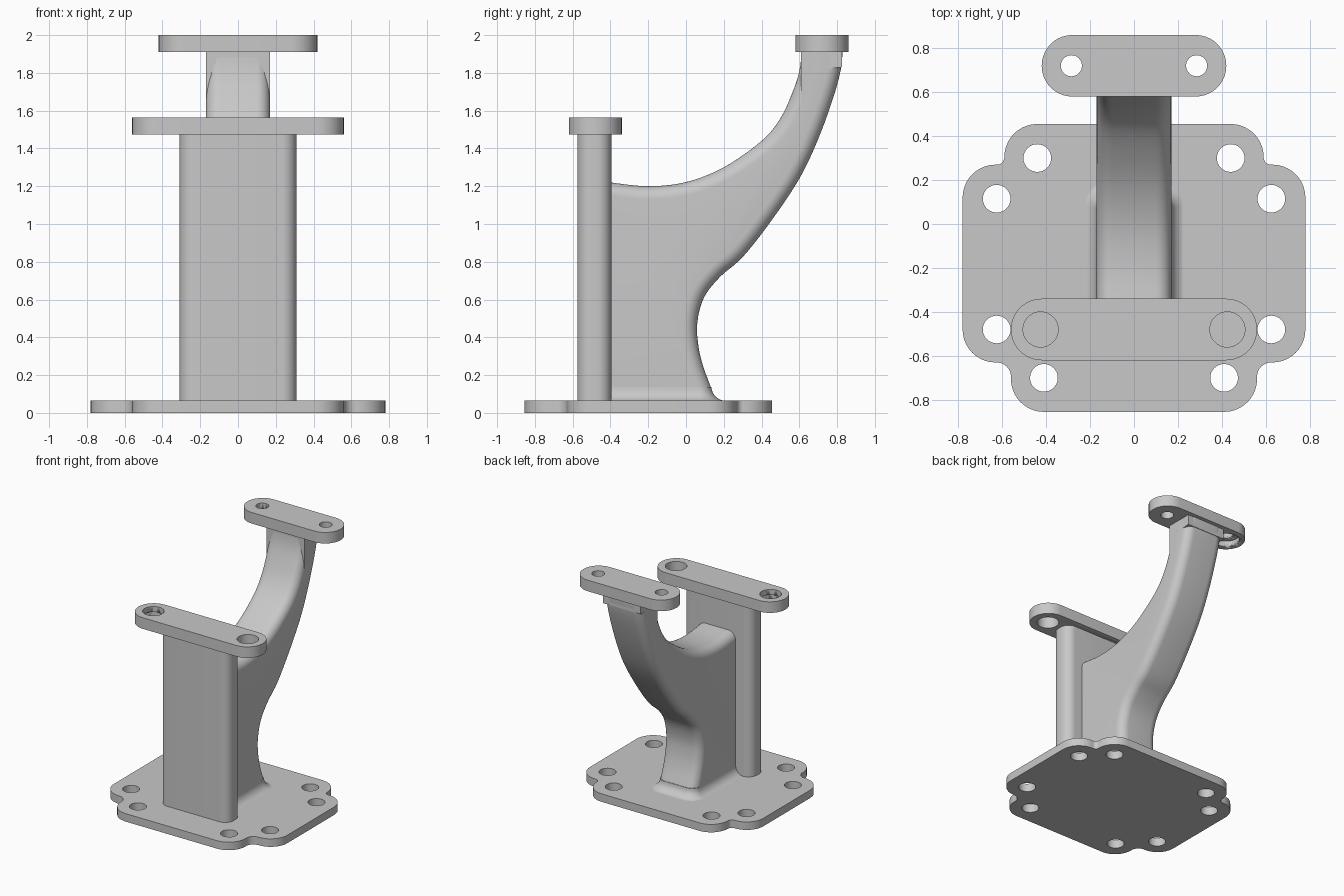
import bpy, bmesh, math
from mathutils import Vector

cube = bpy.data.objects.get("Cube")
if cube:
    bpy.data.objects.remove(cube)

GREY = (0.58, 0.58, 0.58, 1)
grey = bpy.data.materials.new("cast_grey")
grey.use_nodes = True
grey.diffuse_color = GREY
grey.node_tree.nodes["Principled BSDF"].inputs["Base Color"].default_value = GREY


def select(obj):
    bpy.ops.object.select_all(action='DESELECT')
    obj.select_set(True)
    bpy.context.view_layer.objects.active = obj


def finish(name, bm):
    bmesh.ops.recalc_face_normals(bm, faces=bm.faces)
    mesh = bpy.data.meshes.new(name)
    bm.to_mesh(mesh)
    bm.free()
    mesh.materials.append(grey)
    obj = bpy.data.objects.new(name, mesh)
    bpy.context.collection.objects.link(obj)
    select(obj)
    bpy.ops.object.shade_smooth_by_angle(angle=math.radians(30))
    return obj


def rounded(corners, steps=10):
    """Closed outline from right-angled corners (x, y, radius)."""
    pts = []
    for i, (x, y, r) in enumerate(corners):
        p = Vector((x, y))
        d1 = (Vector(corners[i - 1][:2]) - p).normalized()
        d2 = (Vector(corners[(i + 1) % len(corners)][:2]) - p).normalized()
        for k in range(steps + 1):
            a = math.pi / 2 * k / steps
            pts.append(p + r * (d1 + d2) - r * (d2 * math.cos(a) + d1 * math.sin(a)))
    return pts


def rect(x, y0, y1, r):
    return rounded([(x, y1, r), (x, y0, r), (-x, y0, r), (-x, y1, r)])


def circle(x, y, r, n=32):
    return [Vector((x + r * math.cos(2 * math.pi * k / n),
                    y + r * math.sin(2 * math.pi * k / n))) for k in range(n)]


def plate(name, outline, holes, z0, z1):
    """Flat plate with round holes (x, y, radius), from a filled 2D curve."""
    curve = bpy.data.curves.new(name, 'CURVE')
    curve.dimensions = '2D'
    curve.fill_mode = 'BOTH'
    curve.extrude = (z1 - z0) / 2
    for loop in [outline] + [circle(*h) for h in holes]:
        line = curve.splines.new('POLY')
        line.points.add(len(loop) - 1)
        for point, p in zip(line.points, loop):
            point.co = (p.x, p.y, 0, 1)
        line.use_cyclic_u = True
    source = bpy.data.objects.new(name + "_outline", curve)
    bpy.context.collection.objects.link(source)
    bpy.context.view_layer.update()
    bm = bmesh.new()
    bm.from_mesh(source.evaluated_get(bpy.context.evaluated_depsgraph_get()).to_mesh())
    bpy.data.objects.remove(source)
    bmesh.ops.remove_doubles(bm, verts=bm.verts, dist=0.0005)
    bmesh.ops.translate(bm, verts=bm.verts, vec=(0, 0, (z0 + z1) / 2))
    return finish(name, bm)


def counterbore(obj, x, y, r, z0, z1):
    """Sink a wider round recess into a plate."""
    cutter = plate("recess_cutter", circle(x, y, r), [], z0, z1)
    cutter.hide_render = True
    mod = obj.modifiers.new("recess", 'BOOLEAN')
    mod.operation = 'DIFFERENCE'
    mod.solver = 'EXACT'
    mod.object = cutter
    select(obj)
    bpy.ops.object.modifier_apply(modifier=mod.name)
    bpy.data.objects.remove(cutter)


def loft(name, rings):
    """Skin closed rings of 3D points and cap both ends."""
    bm = bmesh.new()
    rows = [[bm.verts.new(p) for p in ring] for ring in rings]
    for a, b in zip(rows, rows[1:]):
        for i in range(len(a)):
            bm.faces.new((a[i - 1], a[i], b[i], b[i - 1]))
    for row in (rows[0], rows[-1]):
        bm.faces.new(row)
    return finish(name, bm)


def spline(pts, steps=5):
    """Smooth curve through the points."""
    p = [Vector(q) for q in pts]
    p = [2 * p[0] - p[1]] + p + [2 * p[-1] - p[-2]]
    out = []
    for a, b, c, d in zip(p, p[1:], p[2:], p[3:]):
        for k in range(steps):
            t = k / steps
            out.append(0.5 * (2 * b + (c - a) * t + (2 * a - 5 * b + 4 * c - d) * t * t
                              + (3 * b - a - 3 * c + d) * t ** 3))
    return out + [p[-2]]


# Base plate: stepped outline, mirrored left to right
half = [(0.59, 0.455, 0.15), (0.59, 0.27, 0.033), (0.78, 0.27, 0.15),
        (0.78, -0.63, 0.15), (0.56, -0.63, 0.065), (0.56, -0.855, 0.15)]
outline = rounded(half + [(-x, y, r) for x, y, r in reversed(half)])
holes = [(s * x, y, 0.063) for s in (-1, 1)
         for x, y in ((0.44, 0.30), (0.625, 0.115), (0.625, -0.48), (0.41, -0.70))]
plate("base_plate", outline, holes, 0, 0.065)

# Front post and its mounting plate, recessed below on the right
plate("front_post", rect(0.31, -0.575, -0.395, 0.075), [], 0.06, 1.48)
front = plate("front_mount", rect(0.56, -0.62, -0.34, 0.139),
              [(s * 0.425, -0.48, 0.08) for s in (-1, 1)], 1.475, 1.565)
counterbore(front, -0.425, -0.48, 0.105, 1.45, 1.52)

# Rear mounting plate, recessed below on the right
rear = plate("rear_mount", rect(0.42, 0.58, 0.86, 0.139),
             [(s * 0.285, 0.72, 0.048) for s in (-1, 1)], 1.91, 2.0)
counterbore(rear, -0.285, 0.72, 0.095, 1.89, 1.955)

# Curved arm: side profile (y, z) swept across x with rounded edges
upper = spline([(-0.5, 1.235), (-0.4, 1.22), (-0.2, 1.2), (0, 1.222), (0.2, 1.3), (0.4, 1.44),
                (0.5, 1.56), (0.565, 1.7), (0.6, 1.81), (0.615, 1.93)])
lower = spline([(0.83, 1.93), (0.82, 1.82), (0.78, 1.67), (0.7, 1.45), (0.6, 1.24), (0.45, 1.015),
                (0.3, 0.825), (0.18, 0.72), (0.095, 0.61), (0.06, 0.48), (0.065, 0.36),
                (0.09, 0.25), (0.13, 0.14), (0.17, 0.03)])


def inset(curve, d):
    out = []
    for i, p in enumerate(curve):
        t = (curve[min(i + 1, len(curve) - 1)] - curve[max(i - 1, 0)]).normalized()
        out.append(p + d * Vector((t.y, -t.x)))
    return out


width, radius, steps = 0.17, 0.07, 8
rings = []
for side in (-1, 1):
    for k in range(steps + 1):
        a = math.pi / 2 * (k if side < 0 else steps - k) / steps
        d = radius * (1 - math.sin(a))
        x = side * (width - radius * (1 - math.cos(a)))
        ring = inset(upper, d) + inset(lower, d) + [Vector((-0.5, 0.03))]
        rings.append([(x, p.x, p.y) for p in ring])
loft("curved_arm", rings)

# Square neck where the arm meets the rear mount
neck = [(0.61, 1.65), (0.68, 1.65), (0.73, 1.82), (0.825, 1.83), (0.825, 1.915), (0.61, 1.915)]
loft("arm_neck", [[(x, y, z) for y, z in neck] for x in (-width, width)])

# Flared fillet at the arm's foot
rings = []
for k in range(9):
    a = math.pi / 2 * k / 8
    o = 0.07 * (1 - math.cos(a))
    z = 0.062 + 0.075 * (1 - math.sin(a))
    pts = rounded([(width + o, 0.135 + 1.2 * o, 0.065 + o), (width + o, -0.45, 0.01),
                   (-width - o, -0.45, 0.01), (-width - o, 0.135 + 1.2 * o, 0.065 + o)])
    rings.append([(p.x, p.y, z) for p in pts])
loft("foot_fillet", rings)
